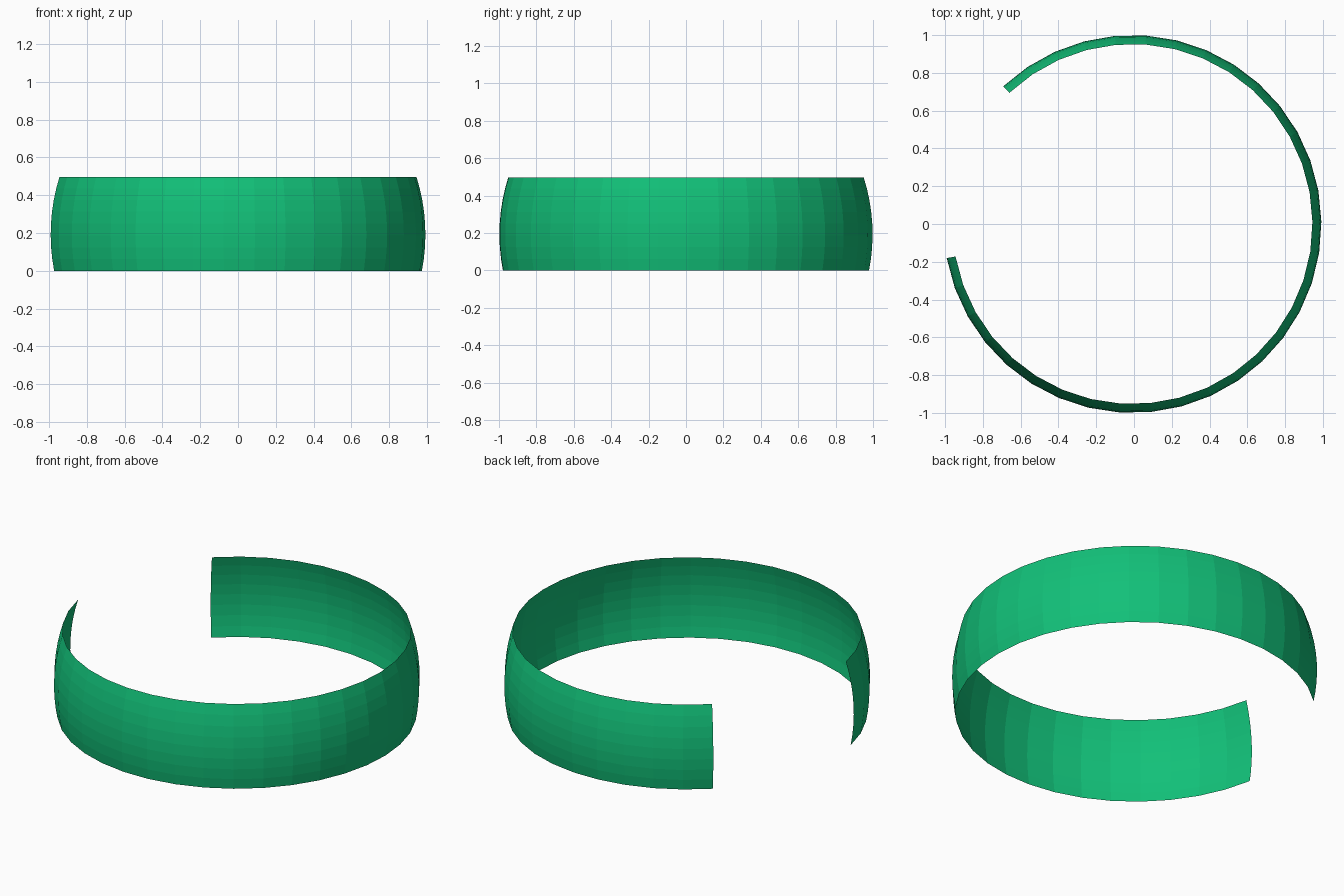
import bpy, bmesh, math

if "Cube" in bpy.data.objects:
    bpy.data.objects.remove(bpy.data.objects["Cube"])

# Open band: a thin zone of a sphere with a gap on the left side
RADIUS = 1.0
CENTRE_X = -0.008
CENTRE_Z = 0.193
HEIGHT = 0.497
START, END = math.radians(-169.6), math.radians(133.2)
SEGMENTS, ROWS = 32, 8

low = math.asin(-CENTRE_Z / RADIUS)
high = math.asin((HEIGHT - CENTRE_Z) / RADIUS)

bm = bmesh.new()

# Curved upright profile at the first end of the band
profile = []
for i in range(ROWS + 1):
    lat = low + (high - low) * i / ROWS
    r = RADIUS * math.cos(lat)
    profile.append(bm.verts.new((CENTRE_X + r * math.cos(START),
                                 r * math.sin(START),
                                 CENTRE_Z + RADIUS * math.sin(lat))))
edges = [bm.edges.new(pair) for pair in zip(profile, profile[1:])]

# Sweep the profile round to the other end
bmesh.ops.spin(bm, geom=profile + edges, cent=(CENTRE_X, 0, 0), axis=(0, 0, 1),
               angle=END - START, steps=SEGMENTS, use_duplicate=False)

# Make all faces point outwards
bm.normal_update()
for f in bm.faces:
    c = f.calc_center_median()
    if f.normal.x * (c.x - CENTRE_X) + f.normal.y * c.y < 0:
        f.normal_flip()

mesh = bpy.data.meshes.new("open_band")
bm.to_mesh(mesh)
bm.free()
band = bpy.data.objects.new("open_band", mesh)
bpy.context.collection.objects.link(band)

# Green material
green = bpy.data.materials.new("green")
green.diffuse_color = (0.006, 0.53, 0.19, 1)
green.use_nodes = True
green.node_tree.nodes["Principled BSDF"].inputs["Base Color"].default_value = green.diffuse_color
mesh.materials.append(green)
